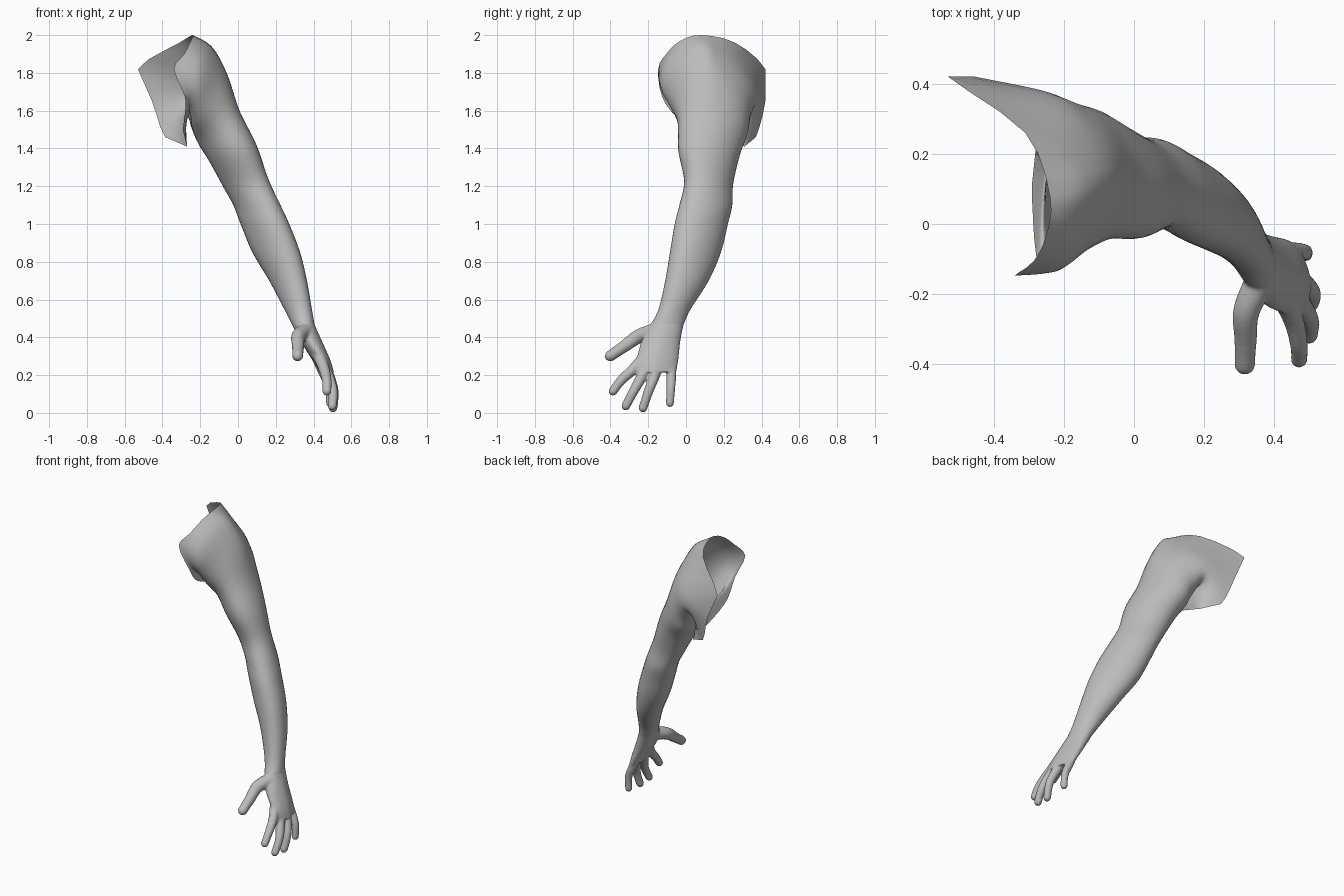
import bpy, bmesh, math
from mathutils import Vector as V

if "Cube" in bpy.data.objects:
    bpy.data.objects.remove(bpy.data.objects["Cube"])

N = 36
grey = bpy.data.materials.new("plain grey")
grey.diffuse_color = (0.5, 0.5, 0.5, 1)
grey.use_nodes = True
grey.node_tree.nodes["Principled BSDF"].inputs["Base Color"].default_value = grey.diffuse_color


def spline(rows, steps):
    """Smooth Catmull-Rom blend through rows of points."""
    out = []
    for i in range(len(rows) - 1):
        a, b, c, d = (rows[min(max(i + k, 0), len(rows) - 1)] for k in (-1, 0, 1, 2))
        for s in range(steps):
            t = s / steps
            out.append([0.5 * (2 * q + (r - p) * t + (2 * p - 5 * q + 4 * r - w) * t * t
                               + (3 * q - p - 3 * r + w) * t ** 3) for p, q, r, w in zip(a, b, c, d)])
    return out + [rows[-1]]


def loft(bm, rings, capped):
    vs = [[bm.verts.new(p) for p in r] for r in rings]
    n = len(rings[0])
    for a, b in zip(vs, vs[1:]):
        for i in range(n):
            j = (i + 1) % n
            bm.faces.new((a[i], a[j], b[j], b[i]))
    if capped:
        bm.faces.new(vs[0])
        bm.faces.new(vs[-1])


def section(z, outer, front, inner, back, skew=None):
    """Ring through outer, front, inner and back points; skew (degrees) leans the oval."""
    o, f, i, b = (V(p) if len(p) == 3 else V((*p, z)) for p in (outer, front, inner, back))
    c, h = (o + i) / 2, (o - i) / 2
    f, b = f - c, c - b
    if skew:
        k = math.radians(skew)
        c, f = c + (f - b) / 2, (f + b) / 2
        h, f = h * math.cos(k) + f * math.sin(k), f * math.cos(k) + h * math.sin(k)
        b = f
    ring = []
    for k in range(N):
        s = math.sin(math.tau * k / N)
        ring.append(c + h * math.cos(math.tau * k / N) + (f if s > 0 else b) * s)
    return ring


def make(name, bm):
    bmesh.ops.recalc_face_normals(bm, faces=bm.faces)
    me = bpy.data.meshes.new(name)
    bm.to_mesh(me)
    bm.free()
    me.materials.append(grey)
    for p in me.polygons:
        p.use_smooth = True
    ob = bpy.data.objects.new(name, me)
    bpy.context.collection.objects.link(ob)
    return ob


# open shoulder edge: top, front, armpit, back
edge = [V(p) for p in [(-.24, .08, 2), (-.25, -.03, 1.97), (-.285, -.105, 1.90), (-.34, -.147, 1.82),
                       (-.28, -.125, 1.67), (-.285, -.035, 1.555), (-.29, .12, 1.49), (-.27, .31, 1.41),
                       (-.385, .37, 1.46), (-.455, .42, 1.65), (-.53, .42, 1.82), (-.31, .26, 1.96)]]
loop = spline([[p] for p in edge[-1:] + edge + edge[:2]], 3)
border = [r[0] for r in loop[3:3 + N]]
for k in (7, 8, 10):  # keep the flap corners straight-edged
    for s in (1, 2):
        border[3 * k - s] = edge[k].lerp(edge[k - 1], s / 3)

# arm from shoulder to wrist
wrist = section(.47, (.405, -.1), (.345, -.185), (.285, -.09), (.345, -.012), 4)
low_arm = section(.55, (.39, -.06), (.32, -.145), (.245, -.06), (.315, .025), 8)
arm = [border,
       section(0, (-.14, .1, 1.94), (-.23, -.135, 1.73), (-.25, .14, 1.60), (-.26, .38, 1.68)),
       section(0, (-.06, .12, 1.80), (-.16, -.08, 1.63), (-.245, .14, 1.52), (-.17, .345, 1.6)),
       section(0, (0, .12, 1.62), (-.1, -.042, 1.52), (-.22, .14, 1.45), (-.1, .325, 1.5), 4),
       section(0, (.09, .12, 1.42), (-.03, -.04, 1.38), (-.165, .13, 1.34), (-.03, .285, 1.38), 7),
       section(0, (.15, .12, 1.25), (.04, -.01, 1.22), (-.09, .12, 1.21), (.04, .25, 1.22), 10),
       section(1.1, (.22, .1), (.1, -.035), (-.03, .1), (.1, .245), 12),
       section(1.0, (.27, .08), (.14, -.06), (.01, .08), (.145, .222), 13),
       section(.85, (.325, .04), (.2, -.085), (.07, .04), (.205, .185), 13),
       section(.7, (.36, 0), (.265, -.11), (.16, 0), (.265, .12), 11),
       low_arm, wrist]
bm = bmesh.new()
loft(bm, spline(arm, 6), False)
make("arm", bm)

# palm, starting just inside the forearm
bm = bmesh.new()
mid = sum(low_arm, V()) / N
palm = [[mid + (p - mid) * .93 for p in low_arm], wrist,
        section(.38, (.445, -.14), (.385, -.235), (.332, -.12), (.378, -.03)),
        section(.28, (.489, -.16), (.44, -.26), (.395, -.12), (.428, -.042)),
        section(.215, (.508, -.17), (.463, -.265), (.437, -.14), (.455, -.052))]
loft(bm, spline(palm, 5), True)

# thumb and fingers: knuckle, two joints, tip, then radii
digits = [
    ((.355, -.17, .43), (.32, -.25, .405), (.318, -.33, .35), (.315, -.425, .285), .044, .030),
    ((.42, -.2, .32), (.455, -.275, .235), (.47, -.345, .17), (.47, -.4, .095), .033, .024),
    ((.425, -.17, .31), (.476, -.23, .2), (.503, -.28, .11), (.497, -.33, .015), .033, .024),
    ((.425, -.13, .31), (.48, -.165, .2), (.508, -.2, .11), (.5, -.235, .003), .032, .024),
    ((.41, -.085, .31), (.453, -.078, .21), (.485, -.08, .13), (.487, -.087, .03), .029, .022)]
for *pts, r0, r1 in digits:
    path = [r[0] for r in spline([[V(p)] for p in pts], 8)]
    rings = []
    for i, p in enumerate(path):
        d = path[min(i + 1, len(path) - 1)] - path[max(i - 1, 0)]
        u = d.cross(V((1, 0, .2))).normalized()
        w = d.cross(u).normalized()
        r = r0 + (r1 - r0) * min(1, 1.3 * i / len(path))
        left = min((path[-1] - p).length / r1, 1)
        r *= max(.25, math.sqrt(max(0, 1 - (1 - left) ** 2)))
        rings.append([p + r * (u * math.cos(a) + w * math.sin(a))
                      for a in (math.tau * k / 16 for k in range(16))])
    loft(bm, rings, True)
hand = make("hand", bm)
m = hand.modifiers.new("blend", 'REMESH')
m.mode = 'VOXEL'
m.voxel_size = .006
m.use_smooth_shade = True
m = hand.modifiers.new("soften", 'SMOOTH')
m.factor = .5
m.iterations = 8
